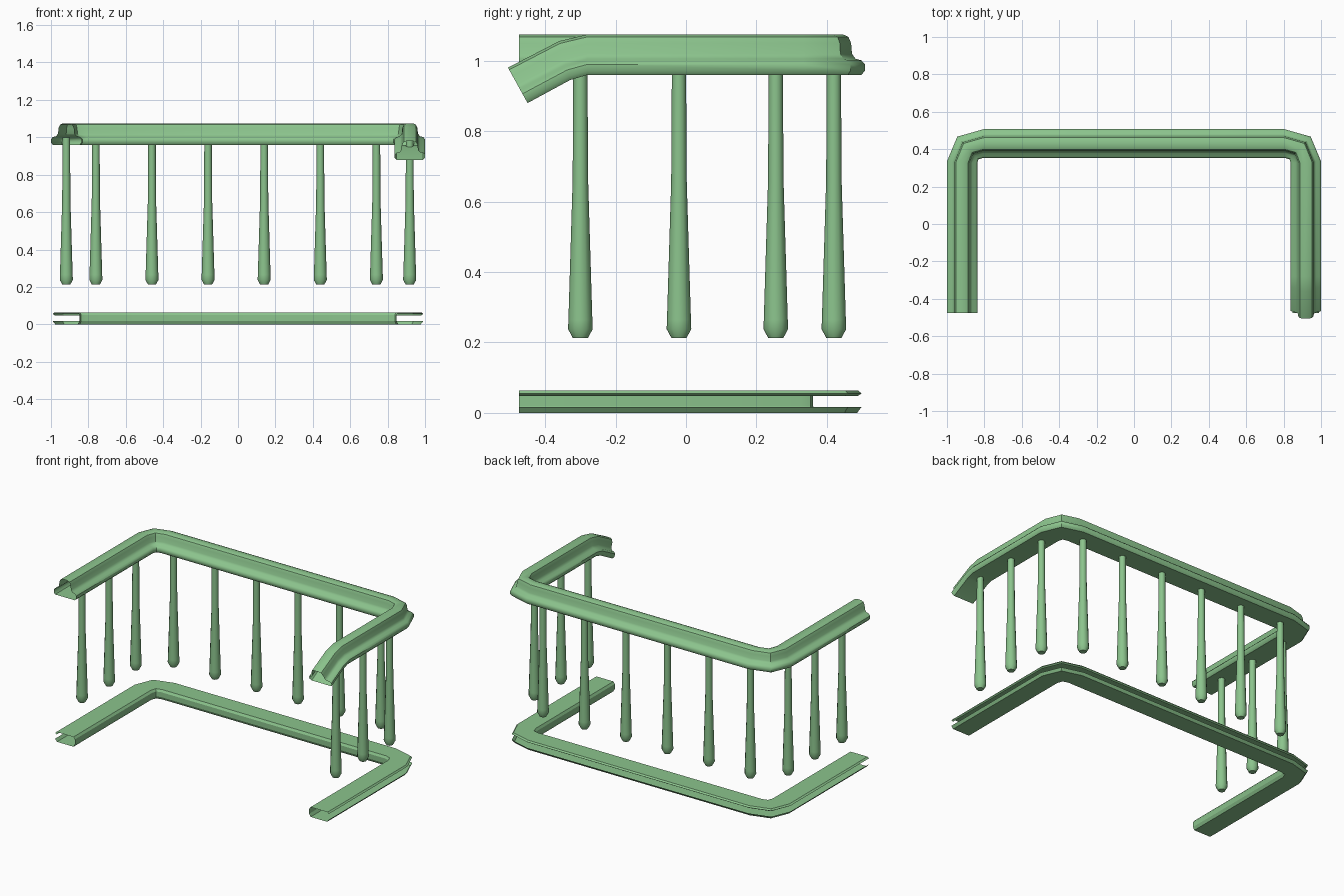
import bpy, bmesh, math
from mathutils import Vector

if "Cube" in bpy.data.objects:
    bpy.data.objects.remove(bpy.data.objects["Cube"])

# Single painted finish
green = bpy.data.materials.new("soft_green")
green.use_nodes = True
colour = (0.26, 0.55, 0.265, 1)
green.diffuse_color = colour
green.node_tree.nodes["Principled BSDF"].inputs["Base Color"].default_value = colour


def finish(name, bm, angle):
    mesh = bpy.data.meshes.new(name)
    bm.to_mesh(mesh)
    bm.free()
    mesh.materials.append(green)
    obj = bpy.data.objects.new(name, mesh)
    bpy.context.collection.objects.link(obj)
    bpy.ops.object.select_all(action='DESELECT')
    bpy.context.view_layer.objects.active = obj
    obj.select_set(True)
    bpy.ops.object.shade_smooth_by_angle(angle=math.radians(angle))
    return obj


def sweep(name, stations, profile, closed, angle):
    """Stretch a profile (across, height) between inner and outer rail points."""
    bm = bmesh.new()
    rings = []
    for inner, outer, z, tilt in stations:
        up = Vector((0, -math.sin(tilt), math.cos(tilt)))
        a, b = Vector((*inner, z)), Vector((*outer, z))
        rings.append([bm.verts.new(a.lerp(b, u) + up * h) for u, h in profile])
    n = len(profile)
    for r, s in zip(rings, rings[1:]):
        for i in range(n if closed else n - 1):
            j = (i + 1) % n
            bm.faces.new((r[i], r[j], s[j], s[i]))
    return finish(name, bm, angle)


# U-shaped plan: rounded corner pairs, mirrored to the other side
INNER, OUTER, FRONT = 0.838, 1.0, -0.475
corner = [((INNER, 0.325), (OUTER, 0.335)),
          ((0.832, 0.346), (0.945, 0.467)),
          ((0.81, 0.352), (0.80, 0.508))]


def u_path(z):
    left = [((-i[0], i[1]), (-o[0], o[1]), z, 0) for i, o in corner]
    right = [(i, o, z, 0) for i, o in reversed(corner)]
    return [((-INNER, FRONT), (-OUTER, FRONT), z, 0)] + left + right


def side(y, z, degrees):
    return ((INNER, y), (OUTER, y), z, math.radians(degrees))


# Moulded handrail, one end curving downwards
half = [(0.44, 0), (0.5, 0.012), (0.5, 0.03), (0.44, 0.041), (0.33, 0.046),
        (0.265, 0.06), (0.25, 0.09), (0.2, 0.108), (0.1, 0.115)]
rail_profile = [(0.5 + d, h) for d, h in half] + [(0.5 - d, h) for d, h in reversed(half)]
rail_path = u_path(0.96) + [side(-0.28, 0.96, 0), side(-0.33, 0.945, 15), side(-0.45, 0.88, 29)]
sweep("handrail", rail_path, rail_profile, True, 40)

# Base rail, an open channel facing outwards
base_profile = [(0.85, 0.048), (0.94, 0.055), (0.88, 0.064), (0.12, 0.064), (0.06, 0.05),
                (0.06, 0.018), (0.12, 0), (0.86, 0), (0.94, 0.017)]
base_profile[0] = (0.87, 0.048)
base_path = u_path(0) + [side(FRONT, 0, 0)]
sweep("base_rail", base_path, list(reversed(base_profile)), False, 25)


# Turned balusters
def baluster(name, x, y, sides=12):
    outline = [(0.021, 0.212), (0.035, 0.238), (0.034, 0.265), (0.022, 0.66), (0.02, 1.0)]
    bm = bmesh.new()
    rings = []
    for r, z in outline:
        rings.append([bm.verts.new((x + r * math.cos(k * math.tau / sides),
                                    y + r * math.sin(k * math.tau / sides), z))
                      for k in range(sides)])
    for a, b in zip(rings, rings[1:]):
        for k in range(sides):
            m = (k + 1) % sides
            bm.faces.new((a[k], a[m], b[m], b[k]))
    bm.faces.new(list(reversed(rings[0])))
    bm.faces.new(rings[-1])
    finish(name, bm, 35)


for k in range(6):
    baluster(f"back_baluster_{k + 1}", -0.76 + 0.3 * k, 0.42)
for label, x in (("right", -0.918), ("left", 0.918)):
    for k, y in enumerate((-0.3, -0.02, 0.255)):
        baluster(f"{label}_baluster_{k + 1}", x, y)
